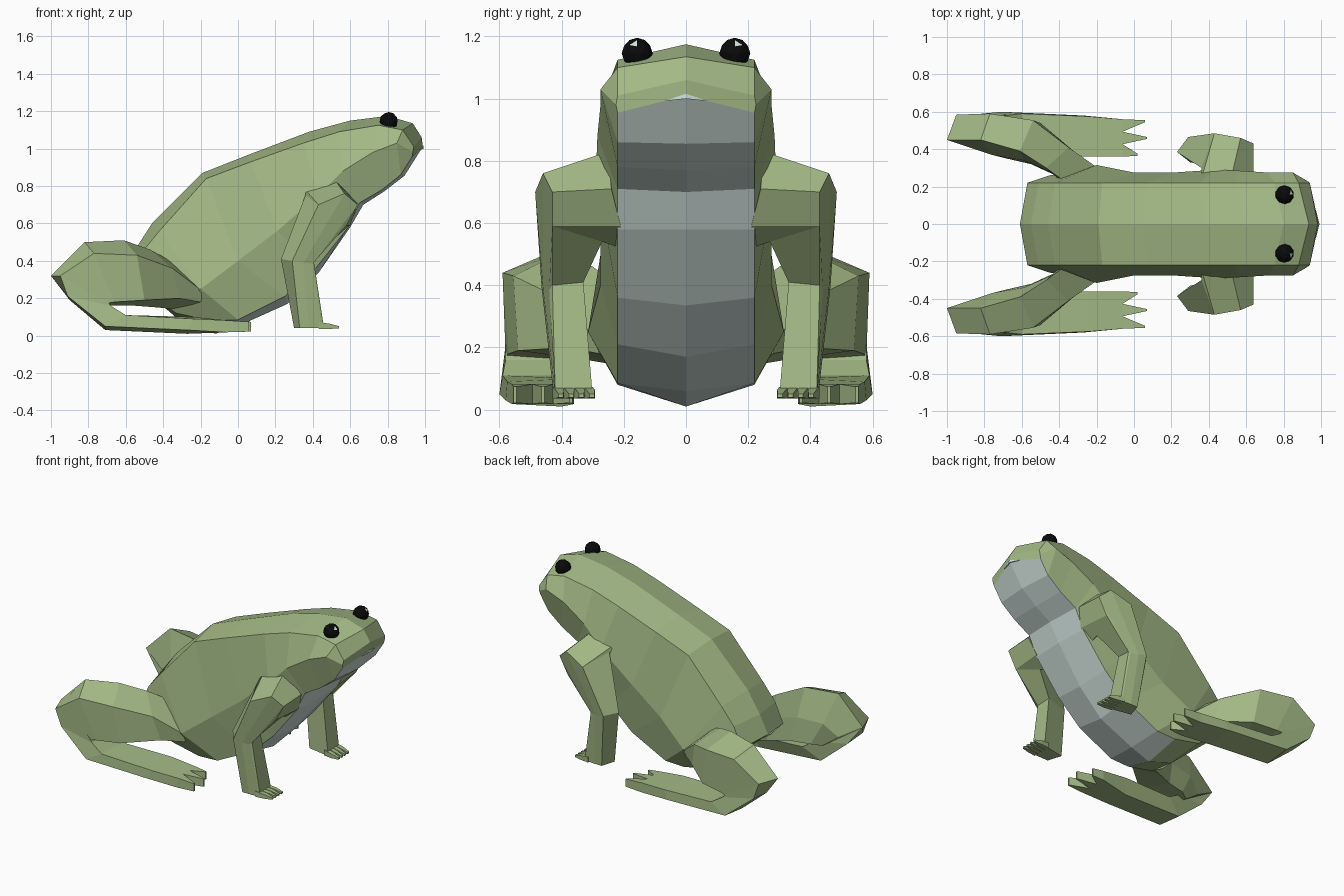
import bpy
import bmesh
from mathutils import Vector, Matrix

default_cube = bpy.data.objects.get("Cube")
if default_cube:
    bpy.data.objects.remove(default_cube, do_unlink=True)


def make_material(name, red, green, blue):
    material = bpy.data.materials.new(name)
    material.use_nodes = True
    colour = (red, green, blue, 1)
    material.diffuse_color = colour
    shader = material.node_tree.nodes["Principled BSDF"]
    shader.inputs["Base Color"].default_value = colour
    shader.inputs["Roughness"].default_value = 0.8
    return material


skin = make_material("skin green", .37, .49, .24)
belly_grey = make_material("belly grey", .60, .71, .68)
eye_black = make_material("eye black", .003, .003, .003)
pale = make_material("pale highlight", .68, .84, .78)


def loft(bm, rings, closed=True):
    """Skin a list of equal-length rings; returns side faces by (ring, segment)."""
    loops = [[bm.verts.new(point) for point in ring] for ring in rings]
    count = len(loops[0])
    sides = {}
    for row, (first, second) in enumerate(zip(loops, loops[1:])):
        for col in range(count if closed else count - 1):
            nxt = (col + 1) % count
            sides[row, col] = bm.faces.new(
                (first[col], first[nxt], second[nxt], second[col]))
    bm.faces.new(loops[0])
    bm.faces.new(reversed(loops[-1]))
    return sides


def finish(name, bm, materials):
    """Turn the mesh into an object, mirrored across the body's midline."""
    bmesh.ops.recalc_face_normals(bm, faces=bm.faces[:])
    mesh = bpy.data.meshes.new(name)
    bm.to_mesh(mesh)
    bm.free()
    for material in materials:
        mesh.materials.append(material)
    obj = bpy.data.objects.new(name, mesh)
    bpy.context.collection.objects.link(obj)
    mirror = obj.modifiers.new("Mirror", "MIRROR")
    mirror.use_axis = (False, True, False)
    mirror.use_clip = True


def box_ring(x, y, z, half_width, half_height):
    return [(x, y + side * half_width, z + rise * half_height)
            for side, rise in ((-1, -1), (1, -1), (1, 1), (-1, 1))]


# Body: flank width, then (x, z) of ridge, back edge, flank, belly edge and
# belly line, from nose to rump
stations = [
    (.225, (.982, 1.06), (.94, 1.01), (.935, .98), (.93, .955), (.988, 1.01)),
    (.275, (.935, 1.135), (.88, 1.10), (.85, 1.03), (.87, .86), (.89, .855)),
    (.275, (.80, 1.175), (.75, 1.125), (.72, .98), (.77, .78), (.78, .77)),
    (.285, (.60, 1.15), (.54, 1.09), (.56, .88), (.65, .71), (.67, .70)),
    (.29, (.38, 1.09), (.35, 1.03), (.43, .75), (.59, .58), (.60, .58)),
    (.275, (.05, .965), (.07, .93), (.21, .56), (.415, .36), (.43, .335)),
    (.275, (-.19, .87), (-.17, .84), (.0, .40), (.25, .21), (.265, .17)),
    (.315, (-.46, .60), (-.42, .56), (-.2, .25), (.0, .085), (.02, .06)),
    (.28, (-.55, .46), (-.51, .45), (-.33, .22), (-.14, .08), (-.12, .01)),
    (.26, (-.61, .34), (-.57, .32), (-.45, .2), (-.33, .12), (-.3, .07)),
]
body_mesh = bmesh.new()
body_rings = []
for flank, *profile in stations:
    edge = min(flank, .22)
    widths = (0, edge, flank, edge, 0)
    body_rings.append([(x, y, z) for (x, z), y in zip(profile, widths)])
body_faces = loft(body_mesh, body_rings, closed=False)
for (row, col), face in body_faces.items():
    if col == 3 and row < len(stations) - 2:
        face.material_index = 1
finish("body", body_mesh, [skin, belly_grey])

# Mouth: thin pale sliver between upper lip and throat
mouth_mesh = bmesh.new()
loft(mouth_mesh, [[(x, 0, 1.016), (x - .018, .07, .992), (x, 0, 1.0)]
                  for x in (.985, .992)])
finish("mouth", mouth_mesh, [pale])

# Forelegs: shoulder, bent upper arm, elbow, wrist
arm_mesh = bmesh.new()
loft(arm_mesh, [
    [(.36, .24, .78), (.52, .25, .83), (.64, .24, .71),
     (.60, .21, .59), (.52, .21, .52), (.38, .24, .70)],
    [(.43, .485, .70), (.57, .46, .76), (.64, .43, .70),
     (.58, .43, .59), (.52, .27, .54), (.36, .30, .75)],
    [(.29, .465, .40), (.35, .46, .39), (.40, .44, .385),
     (.405, .43, .40), (.40, .33, .41), (.23, .385, .41)],
    [(.33, .425, .04), (.38, .425, .04), (.45, .42, .04),
     (.46, .42, .04), (.46, .30, .04), (.30, .33, .04)],
])
for finger in range(4):
    y = .315 + finger * .033
    loft(arm_mesh, [box_ring(.43, y, .055, .015, .018),
                    box_ring(.49, y - .008, .05, .014, .014),
                    box_ring(.54, y - .012, .045, .008, .006)])
finish("forelegs", arm_mesh, [skin])

# Thighs: ridge, outer top, outer bottom, inner bottom, inner side; hip to knee
thigh_mesh = bmesh.new()
loft(thigh_mesh, [
    [(-.36, .22, .40), (-.18, .29, .23), (-.20, .28, .18), (-.33, .22, .14), (-.36, .2, .25)],
    [(-.47, .30, .46), (-.35, .41, .36), (-.31, .38, .20), (-.42, .26, .15), (-.43, .27, .30)],
    [(-.61, .39, .51), (-.54, .555, .43), (-.50, .54, .19), (-.55, .32, .16), (-.59, .34, .32)],
    [(-.82, .45, .50), (-.77, .59, .44), (-.66, .57, .18), (-.68, .35, .16), (-.76, .37, .31)],
    [(-1, .45, .32), (-.95, .585, .32), (-.72, .58, .17), (-.74, .39, .15), (-.85, .405, .23)],
])
finish("thighs", thigh_mesh, [skin])

# Shanks and long webbed feet: knee, heel, sole, toes
foot_mesh = bmesh.new()
loft(foot_mesh, [
    [(-1, .45, .32), (-.95, .585, .32), (-.74, .58, .24), (-.76, .42, .24)],
    [(-.90, .43, .19), (-.91, .58, .21), (-.68, .58, .16), (-.68, .40, .16)],
    [(-.71, .42, .03), (-.71, .60, .05), (-.60, .59, .11), (-.60, .38, .11)],
    [(-.27, .40, .01), (-.27, .58, .03), (-.24, .575, .09), (-.24, .36, .10)],
    box_ring(-.06, .46, .05, .1, .032),
])
for base, tip, reach in ((.393, .37, .02), (.46, .46, .07), (.527, .55, .06)):
    loft(foot_mesh, [box_ring(-.06, base, .05, .033, .032),
                     box_ring(reach, tip, .048, .005, .026)])
finish("shanks_and_feet", foot_mesh, [skin])

# Eyes: faceted balls with a small glint facing forward and up
eye_mesh = bmesh.new()
eye_centre = Vector((.805, .157, 1.146))
bmesh.ops.create_icosphere(eye_mesh, subdivisions=2, radius=.05,
                           matrix=Matrix.Translation(eye_centre))
glint = Vector((.8, .12, .55)).normalized()
brightest = max(eye_mesh.faces, key=lambda face:
                (face.calc_center_median() - eye_centre).normalized().dot(glint))
brightest.material_index = 1
finish("eyes", eye_mesh, [eye_black, pale])
